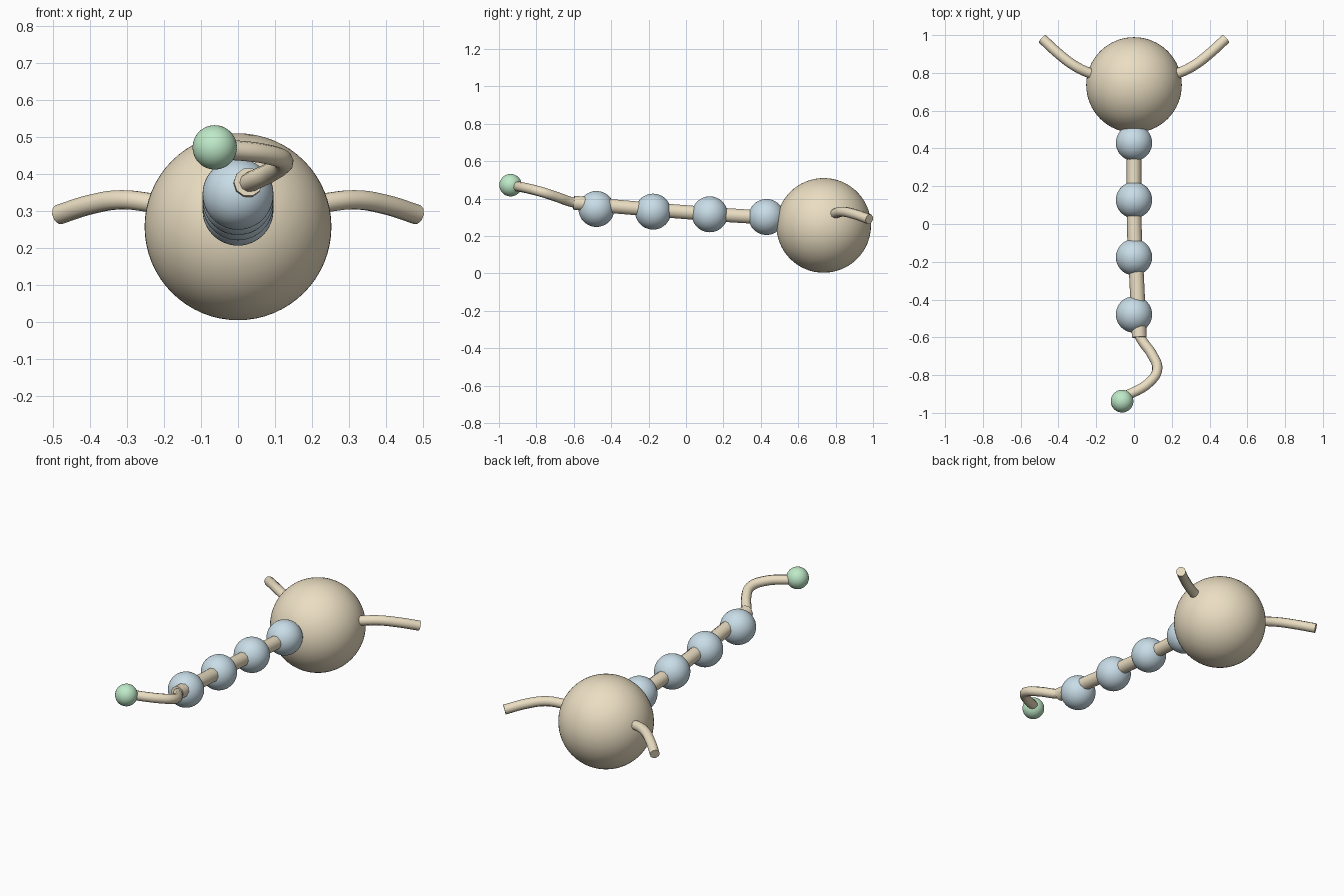
import bpy
import math

if "Cube" in bpy.data.objects:
    bpy.data.objects.remove(bpy.data.objects["Cube"])


def material(name, rgb):
    m = bpy.data.materials.new(name)
    m.diffuse_color = (*rgb, 1.0)
    m.use_nodes = True
    m.node_tree.nodes["Principled BSDF"].inputs["Base Color"].default_value = m.diffuse_color
    return m


TAN = material("tan", (0.83, 0.73, 0.54))
BLUE = material("pale_blue", (0.58, 0.72, 0.80))
GREEN = material("pale_green", (0.52, 0.82, 0.58))


def ball(name, center, radius, mat, segments=48):
    bpy.ops.mesh.primitive_uv_sphere_add(
        segments=segments, ring_count=segments // 2, radius=radius, location=center)
    ob = bpy.context.object
    ob.name = name
    ob.data.materials.append(mat)
    bpy.ops.object.shade_smooth()
    return ob


def tube(name, points, radius, mat, steps=6):
    """Round capped tube along a smooth path through the points."""
    curve = bpy.data.curves.new(name, 'CURVE')
    curve.dimensions = '3D'
    curve.bevel_depth = radius
    curve.bevel_resolution = 3
    curve.resolution_u = steps
    curve.use_fill_caps = True
    spline = curve.splines.new('BEZIER')
    spline.bezier_points.add(len(points) - 1)
    for bp, p in zip(spline.bezier_points, points):
        bp.co = p
        bp.handle_left_type = bp.handle_right_type = 'AUTO'
    ob = bpy.data.objects.new(name, curve)
    bpy.context.collection.objects.link(ob)
    bpy.ops.object.select_all(action='DESELECT')
    ob.select_set(True)
    bpy.context.view_layer.objects.active = ob
    bpy.ops.object.convert(target='MESH')
    ob = bpy.context.object
    ob.data.materials.clear()
    ob.data.materials.append(mat)
    bpy.ops.object.shade_smooth_by_angle(angle=math.radians(50))
    return ob


# Large round body at the back
ball("body", (0, 0.736, 0.257), 0.253, TAN, 64)

# Row of beads along the neck
for i in range(4):
    ball(f"bead_{i + 1}", (0, 0.43 - 0.303 * i, 0.302 + 0.0143 * i), 0.096, BLUE)

# Rod threaded through the beads, bending slightly sideways
tube("neck_rod", [(0, 0.50, 0.297), (0, 0.28, 0.308), (0.002, -0.03, 0.330),
                  (0.016, -0.33, 0.354), (0.028, -0.60, 0.378)], 0.039, TAN)

# Hooked stalk with a ball on its tip
tube("stalk", [(0.015, -0.56, 0.370), (0.045, -0.62, 0.384), (0.095, -0.69, 0.409),
               (0.123, -0.77, 0.435), (0.085, -0.835, 0.452),
               (-0.062, -0.92, 0.469)], 0.027, TAN)
ball("stalk_tip", (-0.063, -0.938, 0.472), 0.060, GREEN)

# Pair of curved arms on the body
for side, s in (("left", -1), ("right", 1)):
    tube(f"arm_{side}", [(s * 0.19, 0.785, 0.312), (s * 0.25, 0.805, 0.324),
                         (s * 0.32, 0.841, 0.330), (s * 0.40, 0.902, 0.317),
                         (s * 0.485, 0.980, 0.290)], 0.027, TAN)
